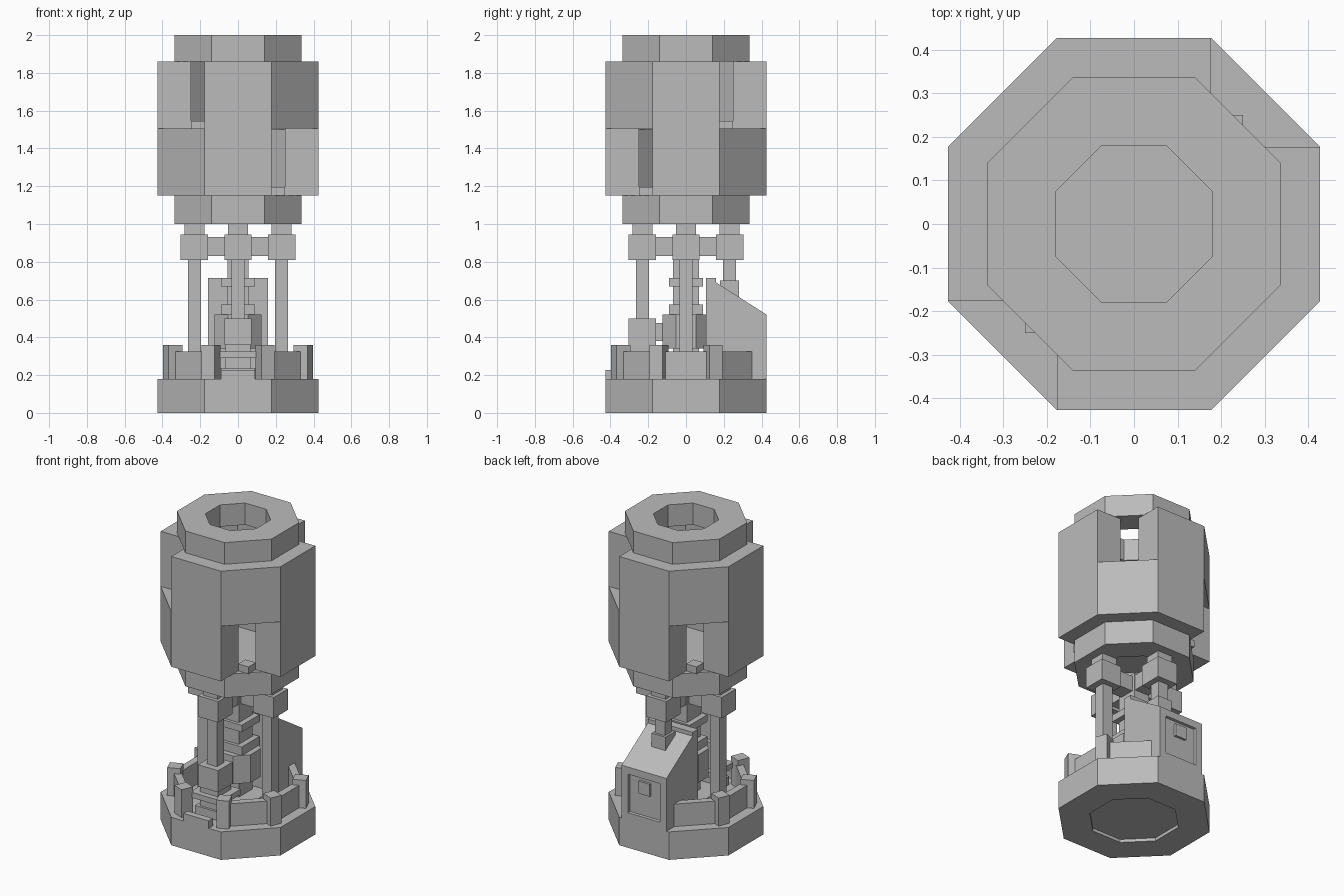
import bpy, bmesh, math
from mathutils import Matrix

cube = bpy.data.objects.get("Cube")
if cube:
    bpy.data.objects.remove(cube, do_unlink=True)

metal = bpy.data.materials.new("plain grey")
metal.use_nodes = True
GREY = (0.5, 0.5, 0.5, 1)
metal.diffuse_color = GREY
metal.node_tree.nodes["Principled BSDF"].inputs["Base Color"].default_value = GREY


def finish(name, bm):
    bmesh.ops.recalc_face_normals(bm, faces=bm.faces)
    mesh = bpy.data.meshes.new(name)
    bm.to_mesh(mesh)
    bm.free()
    mesh.materials.append(metal)
    obj = bpy.data.objects.new(name, mesh)
    bpy.context.collection.objects.link(obj)
    return obj


def box(name, x, y, z, turn=0):
    """Box from (min, max) ranges, then turned about the z axis of the model."""
    bm = bmesh.new()
    bmesh.ops.create_cube(bm, size=1)
    for v in bm.verts:
        for i, (lo, hi) in enumerate((x, y, z)):
            v.co[i] = lo + (v.co[i] + 0.5) * (hi - lo)
    bm.transform(Matrix.Rotation(math.radians(turn), 4, 'Z'))
    return finish(name, bm)


def octagon(name, profile, closed=False):
    """Eight-sided lathe of (flat radius, z) points; closed makes a ring."""
    bm = bmesh.new()
    rings = []
    for r, z in profile:
        c = r / math.cos(math.pi / 8)
        rings.append([bm.verts.new((c * math.cos((k + .5) * math.pi / 4),
                                    c * math.sin((k + .5) * math.pi / 4), z)) for k in range(8)])
    pairs = list(zip(rings, rings[1:]))
    if closed:
        pairs.append((rings[-1], rings[0]))
    else:
        bm.faces.new(rings[0])
        bm.faces.new(rings[-1])
    for a, b in pairs:
        for k in range(8):
            j = (k + 1) % 8
            bm.faces.new((a[k], a[j], b[j], b[k]))
    return finish(name, bm)


def prism(name, points, depth, turn=0):
    """Extrude a polygon of 3D points along a depth vector."""
    bm = bmesh.new()
    face = bm.faces.new([bm.verts.new(p) for p in points])
    new = bmesh.ops.extrude_face_region(bm, geom=[face])["geom"]
    bmesh.ops.translate(bm, vec=depth, verts=[v for v in new if isinstance(v, bmesh.types.BMVert)])
    bm.transform(Matrix.Rotation(math.radians(turn), 4, 'Z'))
    return finish(name, bm)


# Base, with a shallow recess underneath
octagon("base", [(.25, .02), (.25, 0), (.427, 0), (.427, .18)])

# Hollow drum: end rings, four slabs, and corners filled at alternating heights
octagon("drum_bottom", [(.18, 1.1), (.18, 1.0), (.337, 1.0), (.337, 1.15)])
octagon("drum_top_ring", [(.18, 1.86), (.337, 1.86), (.337, 2), (.18, 2)], closed=True)
for k in range(4):
    turn = 90 * k
    box("drum_slab", (-.177, .177), (.25, .427), (1.15, 1.86), turn)
    solid_z, lip_z = (1.15, 1.5) if k % 2 == 0 else (1.505, 1.15)
    plan = [(.427, .177), (.177, .427), (.177, .25), (.25, .177)]
    prism("drum_corner", [(x, y, solid_z) for x, y in plan], (0, 0, .355), turn)
    box("drum_corner_lip", (.177, .25), (.177, .25), (lip_z, lip_z + .045), turn)

# Four columns with heads and cross arms
for k in range(4):
    turn = 90 * k
    box("column", (-.035, .035), (-.265, -.195), (.18, .82), turn)
    box("column_head", (-.072, .072), (-.305, -.16), (.81, .945), turn)
    box("column_neck", (-.052, .052), (-.282, -.178), (.945, 1.0), turn)
    box("cross_arm", (-.05, .05), (-.16, 0), (.83, .93), turn)

# Central stepped core
box("core", (-.055, .055), (-.07, .07), (.18, .945))
for low, high in ((.67, .715), (.52, .575)):
    box("core_plate", (-.09, .09), (-.09, .09), (low, high))
octagon("core_drum", [(.125, .34), (.125, .52)])
octagon("core_foot", [(.16, .18), (.16, .235)])

# Front column fittings
box("front_block", (-.072, .072), (-.305, -.16), (.36, .5))
box("front_link", (-.045, .045), (-.16, -.11), (.38, .475))
box("front_lower_post", (-.065, .065), (-.295, -.165), (.18, .36))
box("front_collar", (-.11, .11), (-.33, -.13), (.29, .325))
box("front_foot", (-.09, .09), (-.31, -.15), (.18, .235))
box("front_step", (-.09, .09), (-.427, -.385), (.18, .228))

# Rear housing with an inset hatch
side = [(.105, .18), (.427, .18), (.427, .52), (.16, .69), (.16, .715), (.105, .715)]
housing = prism("rear_housing", [(-.16, y, z) for y, z in side], (.32, 0, 0))
bm = bmesh.new()
bm.from_mesh(housing.data)
back = [f for f in bm.faces if f.normal.y > .99 and f.calc_center_median().y > .4]
bmesh.ops.inset_individual(bm, faces=back, thickness=.065, depth=0)
bmesh.ops.inset_individual(bm, faces=back, thickness=.004, depth=-.015)
bm.to_mesh(housing.data)
bm.free()
box("hatch_latch", (-.04, .04), (.405, .427), (.37, .45))
box("rear_column_collar", (-.05, .05), (.18, .28), (.58, .7))

# Low wall around the base, open at the front and behind the housing
for k in range(8):
    if k not in (0, 4):
        width = .135 if k % 2 else .11
        box("low_wall", (-width, width), (-.36, -.315), (.18, .325), 45 * k)

# Posts at the wall corners
for k in (0, 1, 2, 5, 6, 7):
    box("wall_post", (-.038, .038), (-.415, -.335), (.18, .36), 22.5 + 45 * k)
